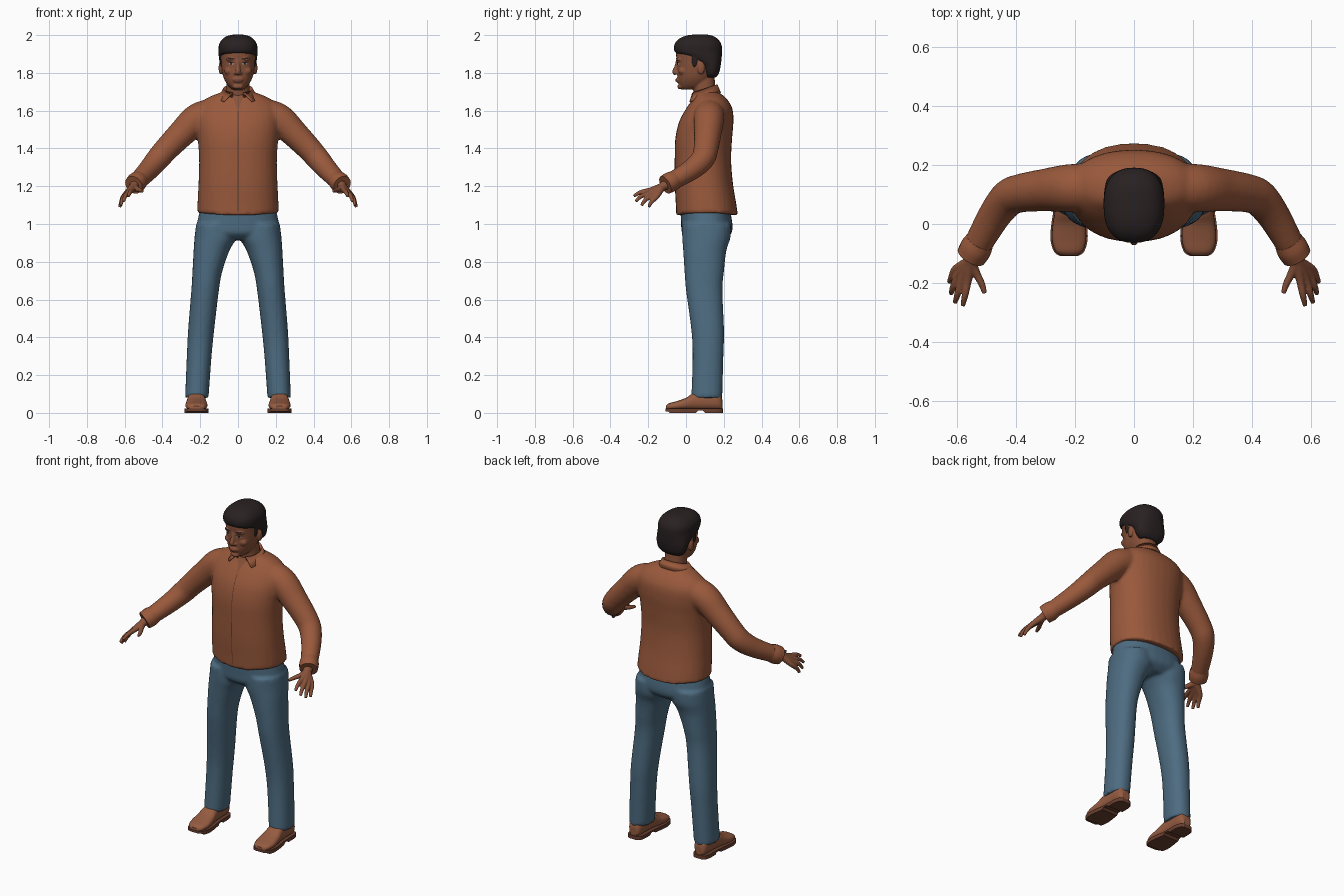
import bpy, bmesh
from math import sin, cos, pi, copysign
from mathutils import Vector, Matrix

cube = bpy.data.objects.get("Cube")
if cube:
    bpy.data.objects.remove(cube, do_unlink=True)


def material(name, r, g, b):
    m = bpy.data.materials.new(name)
    m.use_nodes = True
    m.diffuse_color = (r, g, b, 1)
    bsdf = m.node_tree.nodes["Principled BSDF"]
    bsdf.inputs["Base Color"].default_value = (r, g, b, 1)
    bsdf.inputs["Roughness"].default_value = 0.8
    return m


SHIRT = material("rust_shirt", 0.32, 0.10, 0.045)
SEAM = material("shirt_seam", 0.13, 0.04, 0.02)
JEANS = material("blue_denim", 0.075, 0.15, 0.22)
SKIN = material("brown_skin", 0.25, 0.085, 0.042)
HAIR = material("black_hair", 0.022, 0.015, 0.016)
SHOE = material("tan_leather", 0.30, 0.105, 0.052)
SOLE = material("dark_sole", 0.14, 0.05, 0.028)
EYE = material("eye_white", 0.40, 0.33, 0.28)
LIP = material("lips", 0.19, 0.055, 0.035)


def spline(rows, steps=5):
    """Catmull-Rom interpolation through rows of numbers."""
    pts = [Vector(r) for r in rows]
    out = []
    for i in range(len(pts) - 1):
        a, b, c, d = pts[max(i - 1, 0)], pts[i], pts[i + 1], pts[min(i + 2, len(pts) - 1)]
        for k in range(steps):
            t = k / steps
            out.append(b + (c - a) * (t / 2) + (a * 2 - b * 5 + c * 4 - d) * (t * t / 2)
                       + (b * 3 - a - c * 3 + d) * (t ** 3 / 2))
    return out + [pts[-1]]


def loft(bm, rings):
    loops = [[bm.verts.new(p) for p in ring] for ring in rings]
    n = len(loops[0])
    for a, b in zip(loops, loops[1:]):
        for i in range(n):
            bm.faces.new((a[i], a[(i + 1) % n], b[(i + 1) % n], b[i]))
    bm.faces.new(loops[0])
    bm.faces.new(loops[-1])


def power(v, p):
    return copysign(abs(v) ** p, v)


def circle(n=32):
    return [(cos(2 * pi * i / n), sin(2 * pi * i / n)) for i in range(n)]


def stack(bm, rows, p=0.9, dip=0.0):
    """Level rings from rows of (z, x min, x max, front, back); the first may dip."""
    rings = []
    for k, (z, x0, x1, f, b) in enumerate(spline(rows)):
        drop = dip * max(0, 1 - k / 4)
        rings.append([Vector(((x0 + x1) / 2 + (x1 - x0) / 2 * power(c, p),
                              (f + b) / 2 + (b - f) / 2 * power(s, p),
                              z - drop * s * s)) for c, s in circle()])
    loft(bm, rings)


def centred(rows):
    return [(z, -w, w, f, b) for z, f, b, w in rows]


def tube(bm, rows, side=1, n=20):
    """Round tube through rows of (x, y, z, radius)."""
    pts = [(Vector((r[0] * side, r[1], r[2])), r[3]) for r in spline(rows)]
    rings = []
    for i, (c, r) in enumerate(pts):
        d = pts[min(i + 1, len(pts) - 1)][0] - pts[max(i - 1, 0)][0]
        q = d.to_track_quat('Z', 'Y')
        rings.append([c + q @ Vector((u * r, v * r, 0)) for u, v in circle(n)])
    loft(bm, rings)


def ball(bm, centre, size):
    bmesh.ops.create_uvsphere(bm, u_segments=20, v_segments=12, radius=1,
                              matrix=Matrix.Translation(centre) @ Matrix.Diagonal((*size, 1)))


def finish(bm, name, mat, voxel=0, smooth=0):
    """Make an object; a voxel size fuses its overlapping pieces."""
    bmesh.ops.recalc_face_normals(bm, faces=bm.faces)
    for f in bm.faces:
        f.smooth = len(f.verts) < 5
    me = bpy.data.meshes.new(name)
    bm.to_mesh(me)
    bm.free()
    me.materials.append(mat)
    ob = bpy.data.objects.new(name, me)
    bpy.context.collection.objects.link(ob)
    if voxel:
        m = ob.modifiers.new("fuse", 'REMESH')
        m.mode, m.voxel_size, m.use_smooth_shade = 'VOXEL', voxel, True
        m = ob.modifiers.new("soften", 'SMOOTH')
        m.factor, m.iterations = 0.5, smooth
    return ob


# Shirt body and sleeves
bm = bmesh.new()
stack(bm, centred([(1.06, -.052, .275, .216), (1.12, -.055, .264, .214), (1.22, -.06, .248, .209),
                   (1.34, -.06, .239, .206), (1.45, -.057, .244, .213), (1.54, -.037, .251, .222),
                   (1.61, .0, .246, .215), (1.66, .035, .218, .175), (1.69, .05, .185, .11),
                   (1.70, .06, .17, .08)]), dip=0.015)
for s in (1, -1):
    tube(bm, [(.10, .125, 1.59, .08), (.21, .122, 1.56, .082), (.30, .115, 1.477, .073),
              (.38, .105, 1.395, .066), (.425, .088, 1.343, .063), (.475, .025, 1.285, .056),
              (.54, -.09, 1.217, .047)], s)
shirt = finish(bm, "shirt", SHIRT, 0.01, 6)

# Folded collar with two points
bm = bmesh.new()
cols = 40
rows = []
for rx, front, back, gap, z_back, z_front in ((.068, .062, .058, .42, 1.70, 1.67),
                                              (.078, .070, .066, .36, 1.74, 1.695),
                                              (.105, .118, .085, .80, 1.695, 1.640)):
    row = []
    for i in range(cols + 1):
        a = -pi / 2 + gap + (2 * pi - 2 * gap) * i / cols
        t = (1 - sin(a)) / 2
        ry = back if sin(a) > 0 else front
        row.append(bm.verts.new((rx * cos(a), .10 + ry * sin(a), z_back + (z_front - z_back) * t)))
    rows.append(row)
for a, b in zip(rows, rows[1:]):
    for i in range(cols):
        bm.faces.new((a[i], a[i + 1], b[i + 1], b[i]))
collar = finish(bm, "collar", SHIRT)
collar.modifiers.new("cloth", 'SOLIDIFY').thickness = 0.006

# Jeans: pelvis and two legs
bm = bmesh.new()
stack(bm, centred([(1.09, -.03, .23, .198), (1.0, -.026, .246, .217), (.95, -.02, .24, .21),
                   (.915, .02, .20, .12)]))
for s in (1, -1):
    legs = [(1.0, .02, .222, -.02, .238), (.93, .008, .23, -.02, .236), (.86, .045, .235, -.015, .214),
            (.75, .083, .241, -.008, .201), (.65, .101, .247, .0, .193), (.44, .126, .264, .028, .201),
            (.30, .14, .271, .035, .198), (.08, .156, .28, .028, .192)]
    stack(bm, [(z, s * a, s * b, f, k) for z, a, b, f, k in legs])
finish(bm, "jeans", JEANS, 0.01, 4)

# Cuffs, hands and shoes
FINGERS = {"thumb": ((.535, -.165, 1.185), (.515, -.205, 1.178), (.506, -.235, 1.174)),
           "index": ((.563, -.19, 1.178), (.572, -.24, 1.168), (.58, -.277, 1.148)),
           "middle": ((.582, -.187, 1.166), (.597, -.235, 1.148), (.606, -.266, 1.12)),
           "ring": ((.595, -.172, 1.155), (.612, -.213, 1.13), (.62, -.236, 1.098)),
           "little": ((.603, -.153, 1.148), (.618, -.182, 1.118), (.626, -.197, 1.09))}
for s, side in ((1, "left"), (-1, "right")):
    bm = bmesh.new()
    tube(bm, [(.522, -.058, 1.236, .049), (.536, -.083, 1.222, .054), (.552, -.11, 1.207, .051)], s)
    finish(bm, side + "_cuff", SHIRT)

    bm = bmesh.new()
    for knuckle, joint, tip in FINGERS.values():
        tube(bm, [(.54, -.085, 1.217, .026), (.553, -.125, 1.198, .022), (*knuckle, .0145),
                  (*joint, .0115), (*tip, .008)], s, 14)
    finish(bm, side + "_hand", SKIN, 0.004, 2)

    # Sections run heel-wards: y, half width, top
    last = spline([(-.107, .024, .036), (-.092, .046, .05), (-.05, .058, .062), (0, .055, .08),
                   (.04, .049, .105), (.10, .045, .12), (.15, .044, .12), (.18, .036, .105),
                   (.192, .02, .07)])
    x = .22 * s
    bm = bmesh.new()
    loft(bm, [[Vector((x + w * power(c, .8), y, (top + .015) / 2 + (top - .015) / 2 * power(v, .8)))
               for c, v in circle(24)] for y, w, top in last])
    finish(bm, side + "_shoe", SHOE)
    bm = bmesh.new()
    rings = []
    for y, w, top in last:
        low = .012 if .06 < y < .10 else .008 if y < -.09 else 0
        rings.append([Vector((x + (w + .005) * u, y * 1.02, z)) for u, z in
                      ((-1, low), (1, low), (1, .022), (-1, .022))])
    loft(bm, rings)
    sole = finish(bm, side + "_sole", SOLE)
    for f in sole.data.polygons:
        f.use_smooth = False

# Head with neck, nose, brow, chin and ears
bm = bmesh.new()
stack(bm, centred([(1.712, -.02, .05, .028), (1.73, -.035, .10, .05), (1.76, -.043, .13, .07),
                   (1.79, -.046, .15, .081), (1.83, -.047, .165, .088), (1.87, -.05, .172, .091),
                   (1.91, -.052, .175, .093), (1.95, -.035, .165, .08), (1.98, .0, .13, .05)]))
stack(bm, centred([(1.60, .06, .16, .065), (1.70, .04, .157, .062), (1.79, .04, .15, .06)]))
tube(bm, [(0, -.043, 1.868, .010), (0, -.05, 1.835, .011), (0, -.059, 1.807, .014),
          (0, -.052, 1.793, .010)])
ball(bm, (0, -.043, 1.762), (.028, .011, .014))
ball(bm, (0, -.030, 1.727), (.028, .016, .014))
for s in (1, -1):
    ball(bm, (s * .036, -.036, 1.872), (.028, .016, .010))
    ball(bm, (s * .013, -.048, 1.799), (.009, .012, .008))
    ball(bm, (s * .045, -.018, 1.81), (.028, .022, .022))
    ball(bm, (s * .092, .08, 1.825), (.011, .02, .034))
head = finish(bm, "head", SKIN, 0.005, 3)

# Short hair
bm = bmesh.new()
stack(bm, centred([(1.775, .10, .158, .062), (1.80, .092, .175, .086), (1.84, .075, .184, .096),
                   (1.87, .025, .188, .100), (1.895, -.03, .19, .103), (1.912, -.06, .191, .103),
                   (1.95, -.062, .188, .101), (1.98, -.038, .168, .082), (1.997, .0, .14, .053),
                   (2.003, .04, .11, .02)]), p=0.82)
for s in (1, -1):
    ball(bm, (s * .086, .045, 1.865), (.010, .016, .04))
finish(bm, "hair", HAIR, 0.007, 3)

# Thin plates laid on the front surfaces
bpy.context.view_layer.update()
dg = bpy.context.evaluated_depsgraph_get()


def plate(name, outline, mat, target, cuts=3, lift=0.003):
    surface = target.evaluated_get(dg)
    bm = bmesh.new()
    bm.faces.new([bm.verts.new((x, -.3, z)) for x, z in outline])
    bmesh.ops.triangulate(bm, faces=bm.faces)
    bmesh.ops.subdivide_edges(bm, edges=bm.edges, cuts=cuts, use_grid_fill=True)
    bm.normal_update()
    if sum(f.normal.y for f in bm.faces) > 0:
        bmesh.ops.reverse_faces(bm, faces=bm.faces)
    for v in bm.verts:
        hit, place, *_ = surface.ray_cast(v.co, Vector((0, 1, 0)))
        if not hit:
            place = surface.closest_point_on_mesh(v.co)[1]
        v.co.y = place.y - lift
    me = bpy.data.meshes.new(name)
    bm.to_mesh(me)
    bm.free()
    me.materials.append(mat)
    bpy.context.collection.objects.link(bpy.data.objects.new(name, me))


def oval(x, z, w, h, tilt=0.0):
    return [(x + w * c, z + h * v + tilt * c) for c, v in circle(16)]


plate("open_neck", [(-.032, 1.682), (.032, 1.682), (0, 1.60)], SKIN, shirt, 6)
plate("front_seam", [(-.002, 1.60), (.002, 1.60), (.002, 1.07), (-.002, 1.07)], SEAM, shirt, 24, 0.002)
plate("mouth", oval(0, 1.762, .025, .007), LIP, head)
for s, side in ((1, "left"), (-1, "right")):
    plate(side + "_eye", oval(s * .036, 1.848, .014, .0055), EYE, head, lift=0.002)
    plate(side + "_iris", oval(s * .036, 1.848, .006, .0055), HAIR, head, lift=0.0035)
    plate(side + "_upper_lash", oval(s * .036, 1.854, .017, .0025), HAIR, head, lift=0.004)
    plate(side + "_eyebrow", oval(s * .038, 1.876, .021, .0045, s * .003), HAIR, head)
